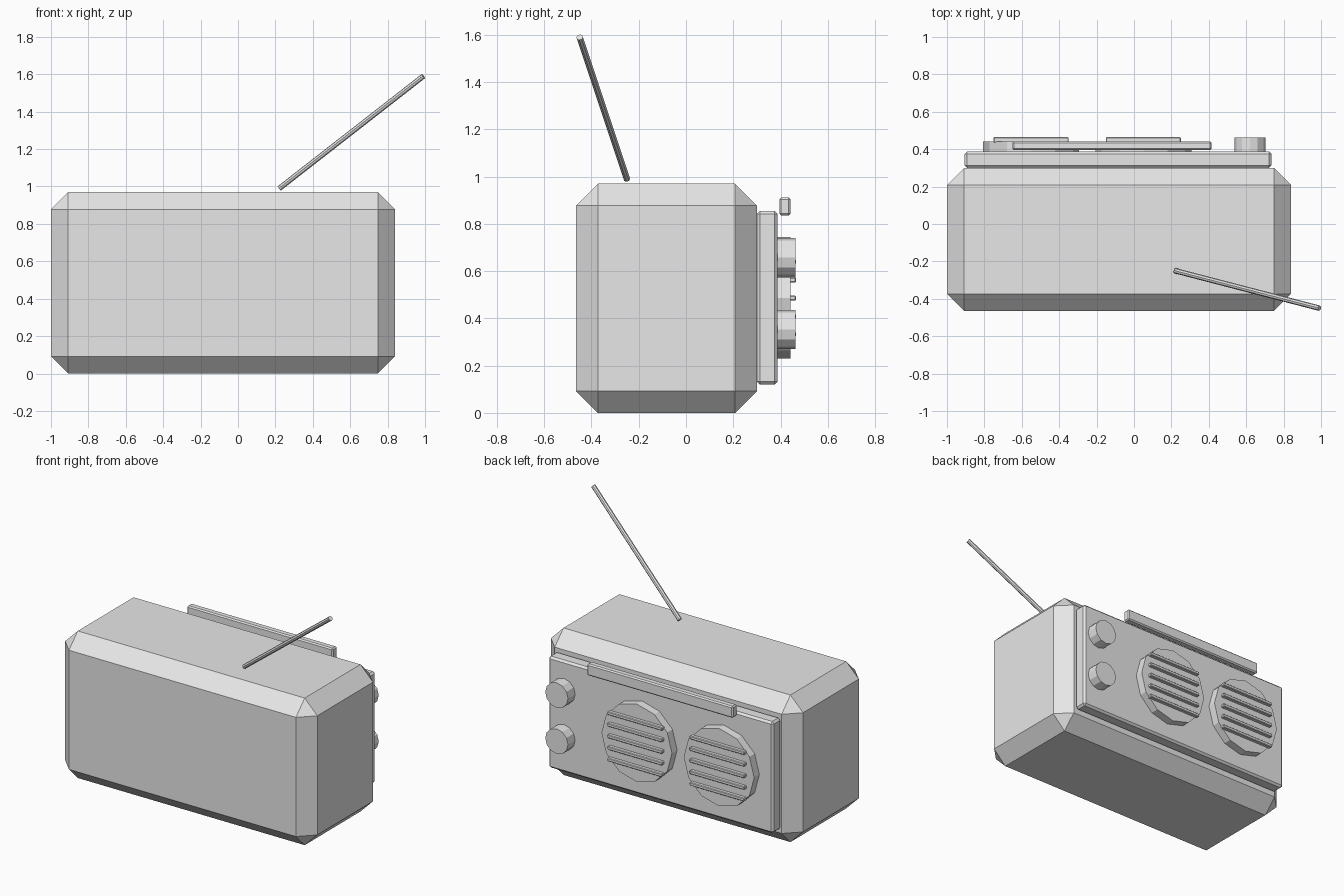
import bpy, math
from mathutils import Vector

if "Cube" in bpy.data.objects:
    bpy.data.objects.remove(bpy.data.objects["Cube"])

grey = bpy.data.materials.new("plain_grey")
grey.diffuse_color = (0.8, 0.8, 0.8, 1)
grey.use_nodes = True
grey.node_tree.nodes["Principled BSDF"].inputs["Base Color"].default_value = grey.diffuse_color


def finish(name, bevel=0):
    ob = bpy.context.object
    ob.name = name
    ob.data.materials.append(grey)
    if bevel:
        bpy.ops.object.transform_apply(location=False, rotation=False, scale=True)
        mod = ob.modifiers.new("chamfer", 'BEVEL')
        mod.width = bevel
        mod.segments = 1
    return ob


def box(name, lo, hi, bevel):
    lo, hi = Vector(lo), Vector(hi)
    bpy.ops.mesh.primitive_cube_add(size=1, location=(lo + hi) / 2)
    bpy.context.object.scale = hi - lo
    return finish(name, bevel)


def rod(name, a, b, radius, sides):
    a, b = Vector(a), Vector(b)
    bpy.ops.mesh.primitive_cylinder_add(vertices=sides, radius=radius,
                                        depth=(b - a).length, location=(a + b) / 2)
    bpy.context.object.rotation_euler = (b - a).to_track_quat('Z', 'Y').to_euler()
    return finish(name)


# Chamfered case and the raised face plate on its back
box("case", (-1.0, -0.465, 0), (0.84, 0.30, 0.97), 0.092)
box("face_plate", (-0.905, 0.30, 0.12), (0.735, 0.388, 0.855), 0.013)

# Carry bar above the speakers
box("carry_bar", (-0.65, 0.395, 0.835), (0.415, 0.442, 0.912), 0.008)

# Speakers, each with five grille bars
for side, x in (("left", -0.55), ("right", 0.05)):
    rod(side + "_speaker", (x, 0.38, 0.487), (x, 0.442, 0.487), 0.257, 12)
    for i in range(5):
        z = 0.333 + i * 0.0765
        box(f"{side}_grille_bar_{i + 1}", (x - 0.2, 0.435, z - 0.011),
            (x + 0.2, 0.465, z + 0.011), 0.004)

# Tuning knobs
for name, z in (("lower_knob", 0.353), ("upper_knob", 0.657)):
    rod(name, (0.62, 0.38, z), (0.62, 0.463, z), 0.083, 12)

# Slanted aerial
rod("aerial", (0.221, -0.25, 0.99), (0.991, -0.45, 1.59), 0.0145, 8)
